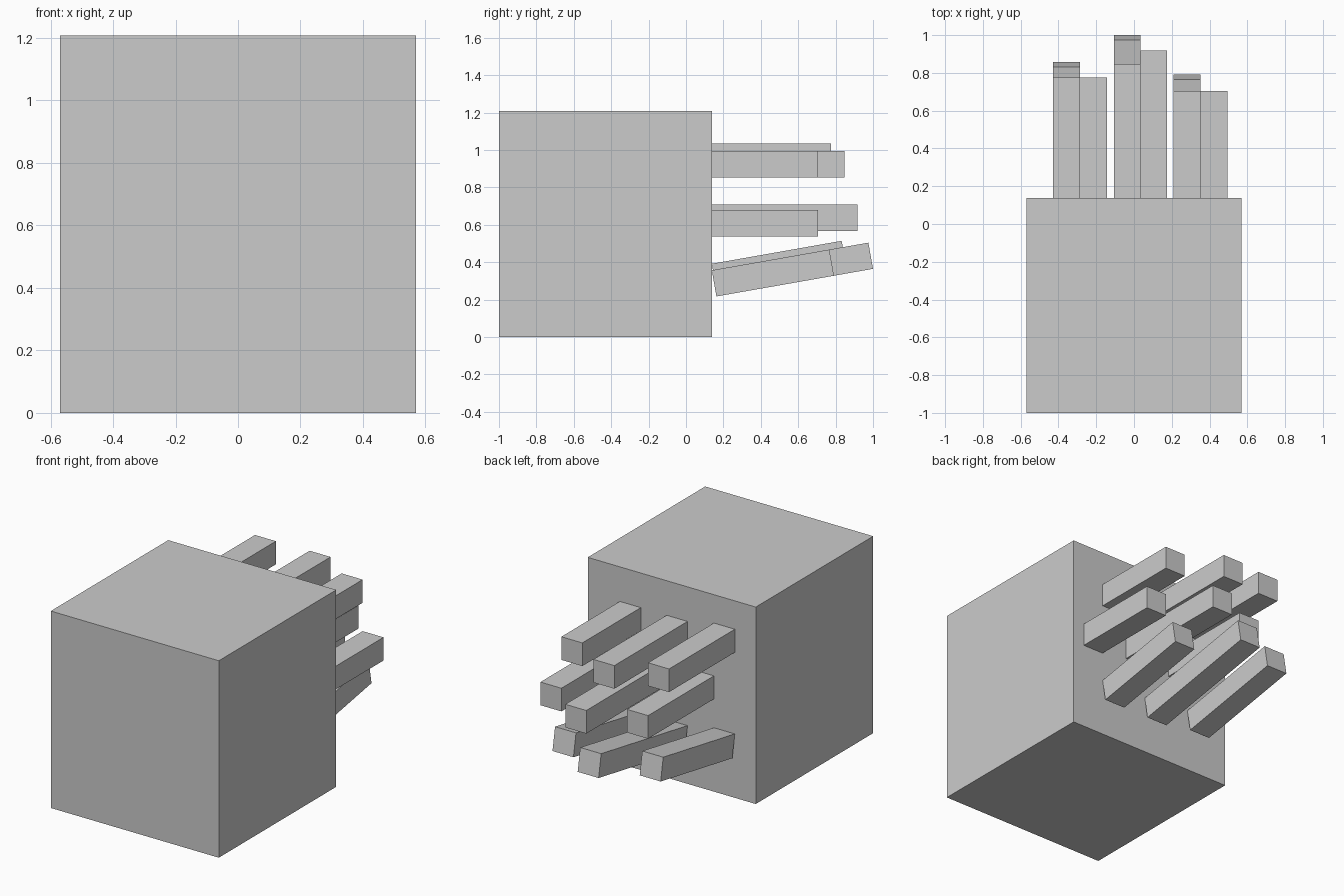
import bpy
from math import radians
from mathutils import Matrix, Vector

if "Cube" in bpy.data.objects:
    bpy.data.objects.remove(bpy.data.objects["Cube"])

BACK = 0.138   # y of the body's rear face
W = 0.142      # tentacle thickness


def box(name, lo, hi, pivot=(0, 0, 0), tilt=0.0):
    """Box between two corners given relative to a pivot, tilted about x."""
    lo, hi = Vector(lo), Vector(hi)
    bpy.ops.mesh.primitive_cube_add(size=1)
    ob = bpy.context.object
    ob.name = ob.data.name = name
    size = hi - lo
    ob.data.transform(Matrix.Translation((lo + hi) / 2) @ Matrix.Diagonal((*size, 1)))
    ob.location = pivot
    ob.rotation_euler.x = radians(tilt)
    return ob


# Main block
box("body", (-0.57, -1, 0), (0.57, BACK, 1.208))

# Rows of tentacles: tilt in degrees, then (left x, top z, length) of each
rows = {
    "upper": (0, [(-0.428, 1.034, 0.638), (-0.107, 0.996, 0.709), (0.21, 0.996, 0.567)]),
    "middle": (0, [(-0.286, 0.71, 0.638), (0.034, 0.71, 0.78), (0.352, 0.68, 0.567)]),
    "lower": (10, [(-0.428, 0.392, 0.705), (-0.107, 0.357, 0.85), (0.21, 0.357, 0.638)]),
}
for row, (tilt, items) in rows.items():
    for side, (x, top, length) in zip(("left", "centre", "right"), items):
        # Pivot on the top edge where the tentacle meets the body
        box(f"{row}_{side}_tentacle", (0, 0, -W), (W, length, 0), (x, BACK, top), tilt)
